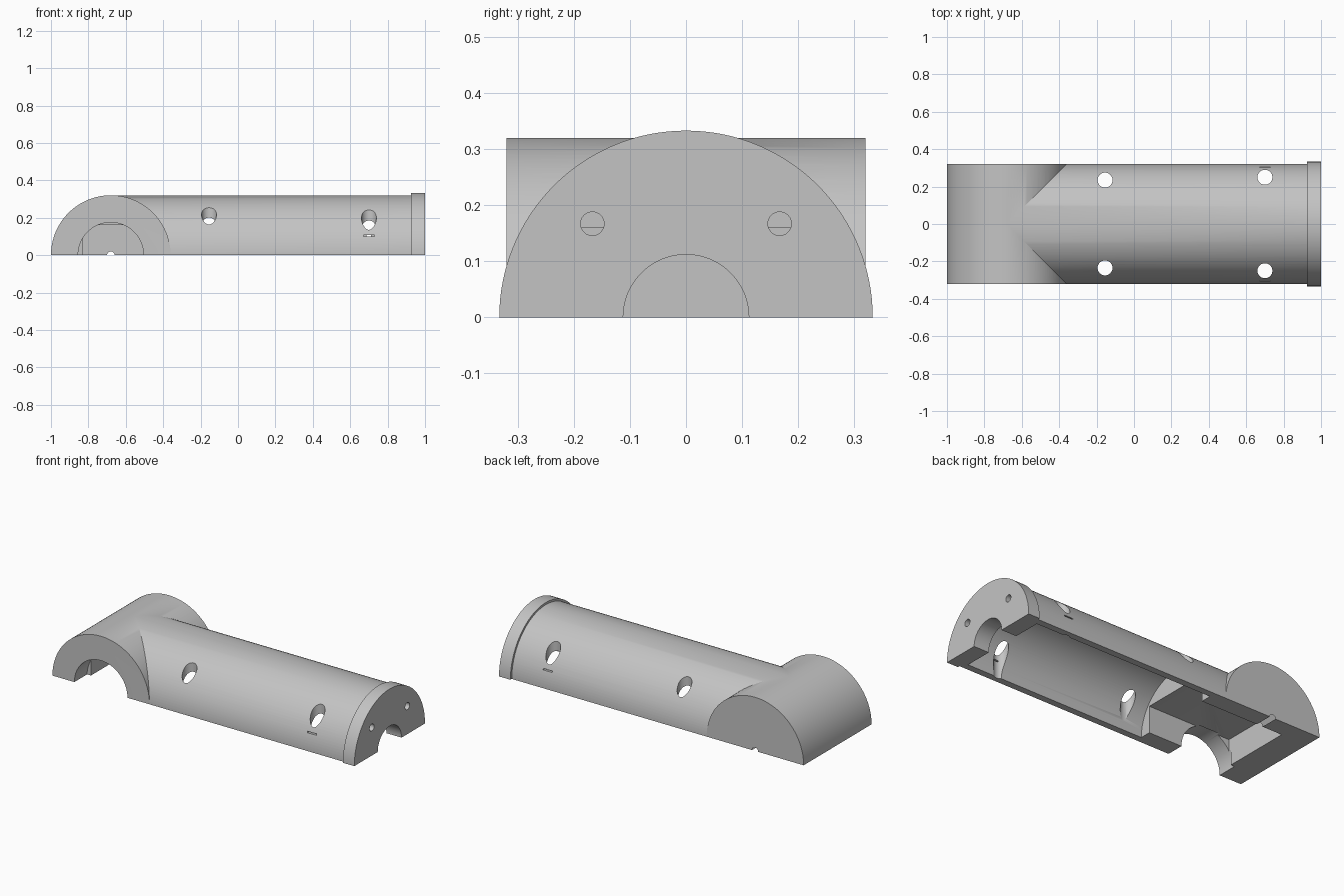
import bpy
import math
from mathutils import Matrix

if "Cube" in bpy.data.objects:
    bpy.data.objects.remove(bpy.data.objects["Cube"], do_unlink=True)

grey = bpy.data.materials.new("light_grey")
grey.use_nodes = True
COLOUR = (0.55, 0.55, 0.55, 1)
grey.diffuse_color = COLOUR
grey.node_tree.nodes["Principled BSDF"].inputs["Base Color"].default_value = COLOUR

# Rotations that lay a z-axis cylinder along another axis
ALONG = {"X": Matrix.Rotation(math.pi / 2, 4, "Y"),
         "Y": Matrix.Rotation(math.pi / 2, 4, "X"),
         "Z": Matrix.Identity(4)}


def rod(name, axis, radius, start, end, a=0, b=0, sides=128):
    """Cylinder along an axis; a and b are its other two coordinates."""
    bpy.ops.mesh.primitive_cylinder_add(vertices=sides, radius=radius, depth=end - start)
    ob = bpy.context.object
    ob.name = name
    mid = (start + end) / 2
    place = {"X": (mid, a, b), "Y": (a, mid, b), "Z": (a, b, mid)}[axis]
    ob.data.transform(Matrix.Translation(place) @ ALONG[axis])
    return ob


def box(name, low, high):
    bpy.ops.mesh.primitive_cube_add(size=1)
    ob = bpy.context.object
    ob.name = name
    mid = [(l + h) / 2 for l, h in zip(low, high)]
    size = [h - l for l, h in zip(low, high)]
    ob.data.transform(Matrix.Translation(mid) @ Matrix.Diagonal((*size, 1)))
    return ob


def combine(target, tool, operation):
    mod = target.modifiers.new(operation.lower(), "BOOLEAN")
    mod.operation = operation
    mod.solver = "EXACT"
    mod.object = tool
    bpy.context.view_layer.objects.active = target
    bpy.ops.object.modifier_apply(modifier=mod.name)
    bpy.data.objects.remove(tool, do_unlink=True)


R = 0.32          # outer tube radius
CROSS = -0.68     # centre of the cross tube

# Solid body: long tube, cross tube and end flange
shell = rod("tee_half_shell", "X", R, CROSS, 0.96)
combine(shell, rod("cross_tube", "Y", R, -R, R, CROSS), "UNION")
combine(shell, rod("end_flange", "X", 0.333, 0.925, 1), "UNION")

# Keep the upper half
combine(shell, box("lower_half", (-2, -1, -1), (2, 1, 0)), "DIFFERENCE")

# Cavities and openings
cutters = [
    rod("main_cavity", "X", 0.28, -0.285, 0.9),
    box("square_pocket", (-0.83, -0.215, -0.1), (-0.25, 0.215, 0.16)),
    rod("front_opening", "Y", 0.175, -0.5, -0.2, CROSS),
    rod("back_notch", "Y", 0.02, 0.2, 0.5, CROSS, sides=32),
    rod("end_opening", "X", 0.112, 0.85, 1.1, sides=96),
]

# Mirrored bolt holes, end screw holes and side slits
for side in (-1, 1):
    cutters += [
        rod("inner_bolt_hole", "Z", 0.04, -0.1, 0.5, -0.155, side * 0.235, 48),
        rod("outer_bolt_hole", "Z", 0.04, -0.1, 0.5, 0.7, side * 0.25, 48),
        rod("end_screw_hole", "X", 0.021, 0.85, 1.1, side * 0.167, 0.167, 32),
    ]
    ys = sorted((side * 0.288, side * 0.34))
    cutters.append(box("side_slit", (0.67, ys[0], 0.1), (0.73, ys[1], 0.108)))

for cutter in cutters:
    combine(shell, cutter, "DIFFERENCE")

# Finish
shell.data.materials.clear()
shell.data.materials.append(grey)
bpy.ops.object.select_all(action="DESELECT")
shell.select_set(True)
bpy.context.view_layer.objects.active = shell
bpy.ops.object.shade_smooth_by_angle(angle=math.radians(25))
